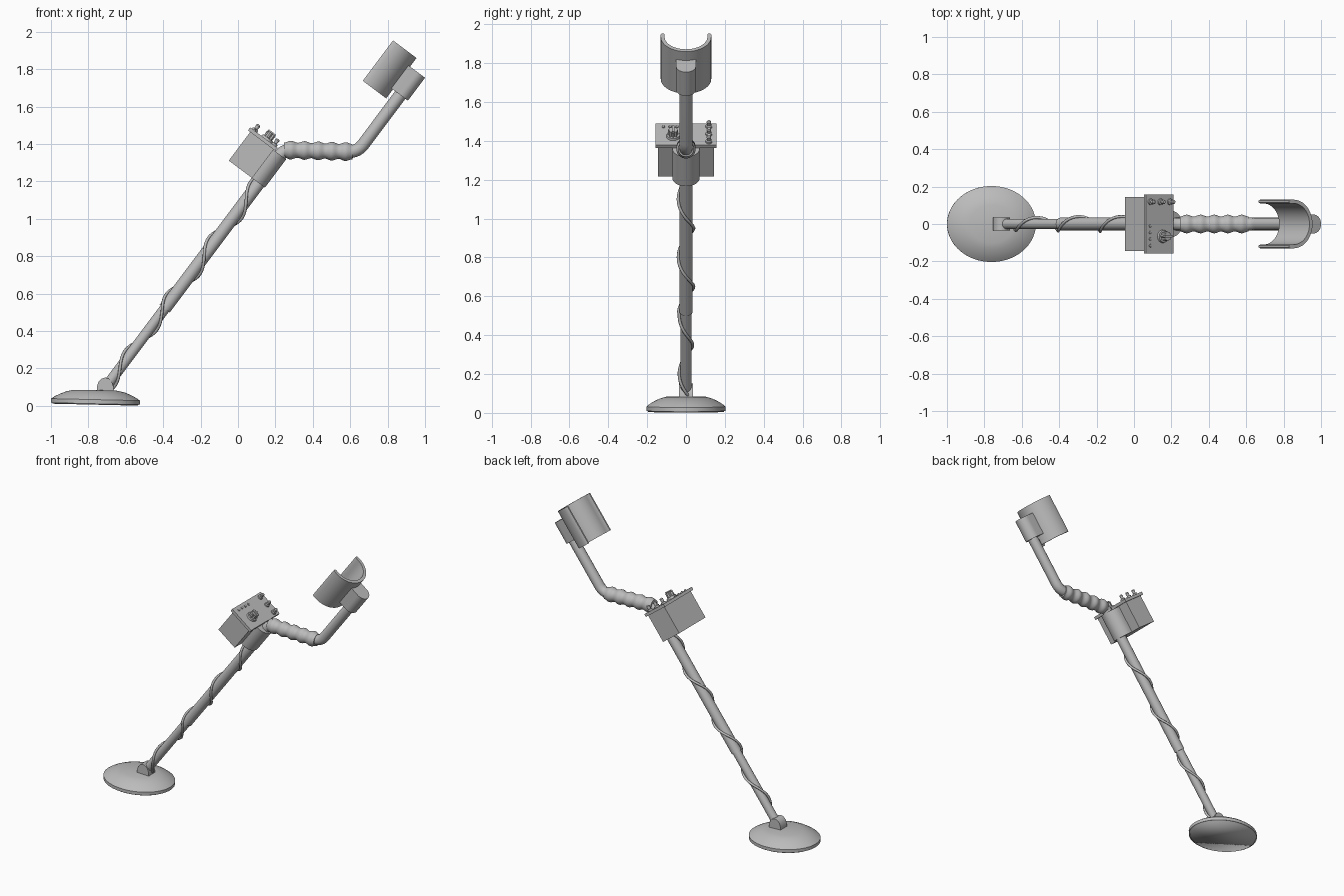
import bpy, bmesh
from math import sin, cos, pi, radians
from mathutils import Matrix, Vector

cube = bpy.data.objects.get("Cube")
if cube:
    bpy.data.objects.remove(cube, do_unlink=True)

grey = bpy.data.materials.new("plain grey")
grey.use_nodes = True
grey.diffuse_color = (0.5, 0.5, 0.5, 1)
grey.node_tree.nodes["Principled BSDF"].inputs["Base Color"].default_value = (0.5, 0.5, 0.5, 1)

# Tilted frame of the pole: local z runs up the pole, local x points to its underside
POLE = Matrix.Translation((0.13, 0, 1.215)) @ Matrix(
    ((0.8, 0, 0.6, 0), (0, 1, 0, 0), (-0.6, 0, 0.8, 0), (0, 0, 0, 1)))
UPRIGHT = Matrix.Rotation(pi / 2, 4, 'X')


def finish(name, bm, matrix, angle=35):
    bmesh.ops.recalc_face_normals(bm, faces=bm.faces)
    mesh = bpy.data.meshes.new(name)
    bm.to_mesh(mesh)
    bm.free()
    mesh.materials.append(grey)
    obj = bpy.data.objects.new(name, mesh)
    bpy.context.collection.objects.link(obj)
    obj.matrix_world = matrix
    bpy.ops.object.select_all(action='DESELECT')
    obj.select_set(True)
    bpy.context.view_layer.objects.active = obj
    bpy.ops.object.shade_smooth_by_angle(angle=radians(angle))
    return obj


def prism(name, outline, z0, z1, matrix=POLE):
    """Extrude a flat outline along local z."""
    bm = bmesh.new()
    face = bm.faces.new([bm.verts.new((x, y, z0)) for x, y in outline])
    new = bmesh.ops.extrude_face_region(bm, geom=[face])["geom"]
    verts = [v for v in new if isinstance(v, bmesh.types.BMVert)]
    bmesh.ops.translate(bm, verts=verts, vec=(0, 0, z1 - z0))
    return finish(name, bm, matrix)


def lathe(name, profile, matrix=POLE, steps=32):
    """Turn (radius, height) points about local z."""
    bm = bmesh.new()
    verts = [bm.verts.new((r, 0, z)) for r, z in profile]
    edges = [bm.edges.new(pair) for pair in zip(verts, verts[1:])]
    bmesh.ops.spin(bm, geom=verts + edges, cent=(0, 0, 0), axis=(0, 0, 1),
                   angle=2 * pi, steps=steps)
    bmesh.ops.remove_doubles(bm, verts=bm.verts, dist=1e-5)
    return finish(name, bm, matrix)


def rod(name, radius, z0, z1, matrix=POLE, steps=24):
    return lathe(name, [(0, z0), (radius, z0), (radius, z1), (0, z1)], matrix, steps)


def rect(x0, x1, half):
    return [(x0, -half), (x1, -half), (x1, half), (x0, half)]


def arc(cx, rx, ry, count=20):
    return [(cx + rx * cos(a), ry * sin(a))
            for a in (pi * (i / count - 0.5) for i in range(count + 1))]


def tube(name, points, radius, sides=4):
    """Sweep a round section along a path, kept as a mesh."""
    curve = bpy.data.curves.new(name, 'CURVE')
    curve.dimensions = '3D'
    curve.bevel_depth = radius
    curve.bevel_resolution = sides
    curve.use_fill_caps = True
    spline = curve.splines.new('POLY')
    spline.points.add(len(points) - 1)
    for point, co in zip(spline.points, points):
        point.co = (*co, 1)
    temp = bpy.data.objects.new(name + " path", curve)
    bpy.context.collection.objects.link(temp)
    bpy.context.view_layer.update()
    bm = bmesh.new()
    bm.from_mesh(temp.evaluated_get(bpy.context.evaluated_depsgraph_get()).to_mesh())
    bpy.data.objects.remove(temp, do_unlink=True)
    return finish(name, bm, Matrix.Identity(4), 50)


def bend(a, corner, b, size, count=8):
    """Points of a rounded corner between two straight runs."""
    a, corner, b = Vector(a), Vector(corner), Vector(b)
    p = corner + (a - corner).normalized() * size
    q = corner + (b - corner).normalized() * size
    return [p * (1 - t) ** 2 + corner * 2 * t * (1 - t) + q * t * t
            for t in (i / count for i in range(count + 1))]


# Search coil: a shallow oval dome, slightly tilted
coil = Matrix.Translation((-0.7625, 0, 0.006)) @ Matrix.Rotation(radians(1.3), 4, 'Y') \
    @ Matrix.Diagonal((0.2375, 0.203, 1, 1))
lathe("search_coil", [(0, 0), (0.96, 0), (0.97, 0.005), (1, 0.005), (1, 0.027),
                      (0.92, 0.04), (0.8, 0.055), (0.66, 0.068), (0.5, 0.077),
                      (0, 0.079)], coil, 64)
prism("coil_bracket", [(-0.755, 0.06), (-0.665, 0.06), (-0.665, 0.1), (-0.674, 0.128),
                       (-0.69, 0.145), (-0.71, 0.151), (-0.73, 0.145), (-0.746, 0.128),
                       (-0.755, 0.1)], -0.035, 0.035, UPRIGHT)

# Two-stage pole with the cable wound round it
rod("lower_pole", 0.028, -1.38, -0.8)
rod("upper_pole", 0.034, -0.869, 0.1)
helix = []
for i in range(181):
    d = -1.39 + 1.38 * i / 180
    turn = pi / 2 - 2 * pi * (1.215 + 0.8 * d - 0.65) / 0.3
    r = 0.035 if d < -0.88 else 0.04
    helix.append(POLE @ Vector((r * cos(turn), r * sin(turn), d)))
tube("coil_cable", helix, 0.008, 2)

# Control box, its lid and the collar that clamps the pole
prism("control_box", rect(-0.201, -0.045, 0.145), -0.031, 0.162)
prism("control_panel", rect(-0.216, -0.033, 0.157), 0.16, 0.18)
prism("pole_collar", [(-0.06, -0.07)] + arc(-0.03, 0.07, 0.07) + [(-0.06, 0.07)], -0.031, 0.158)

# Panel controls
for i, x in enumerate((-0.187, -0.122, -0.058)):
    at = POLE @ Matrix.Translation((x, 0.118, 0.178))
    lathe(f"toggle_switch_{i + 1}", [(0, 0), (0.017, 0), (0.017, 0.012), (0.009, 0.014),
                                     (0.012, 0.034), (0.008, 0.041), (0, 0.042)], at, 12)
for i, y in enumerate((-0.01, -0.046, -0.081, -0.116)):
    at = POLE @ Matrix.Translation((-0.188, y, 0.178))
    lathe(f"indicator_lamp_{i + 1}", [(0, 0), (0.009, 0), (0.008, 0.008), (0, 0.012)], at, 12)
dial = POLE @ Matrix.Translation((-0.105, -0.066, 0.178))
lathe("dial_skirt", [(0, 0), (0.036, 0), (0.033, 0.014), (0, 0.016)], dial, 24)
fluted = [((0.023 + 0.003 * cos(8 * a)) * cos(a), (0.023 + 0.003 * cos(8 * a)) * sin(a))
          for a in (2 * pi * i / 48 for i in range(48))]
prism("dial_knob", fluted, 0.012, 0.046, dial)
prism("dial_pointer", rect(-0.025, 0.025, 0.006), 0.04, 0.053, dial)

# Bent handle rod from the collar to the arm rest
start, low = POLE @ Vector((0, 0, 0.08)), (0.245, 0, 1.368)
high, end = (0.639, 0, 1.357), POLE @ Vector((0.322, 0, 0.9))
tube("handle_rod", [start, *bend(start, low, high, 0.04), *bend(low, high, end, 0.05), end], 0.034, 6)

# Ribbed hand grip
grip_a, grip_b = Vector((0.246, 0, 1.368)), Vector((0.612, 0, 1.358))
along = grip_b - grip_a
length = along.length
ribs = [(0.045 - 0.005 * cos(10 * pi * t), length * t) for t in (i / 50 for i in range(51))]
grip = Matrix.Translation(grip_a) @ along.to_track_quat('Z', 'Y').to_matrix().to_4x4()
lathe("hand_grip", [(0, 0), (0.034, 0)] + ribs + [(0.034, length), (0, length)], grip)

# Arm rest: open cuff on a rounded sleeve
outer = [(0.126, -0.13)] + arc(0.147, 0.126, 0.13, 32) + [(0.126, 0.13)]
inner = [(0.126, 0.11)] + arc(0.147, 0.106, 0.11, 32)[::-1] + [(0.126, -0.11)]
lip = [(0.116, 0.125), (0.116, 0.115)]
prism("arm_cuff", outer + lip + inner + [(x, -y) for x, y in reversed(lip)], 0.74, 1.01)
prism("cuff_sleeve", [(0.262, -0.051)] + arc(0.322, 0.051, 0.051) + [(0.262, 0.051)], 0.8, 0.953)
